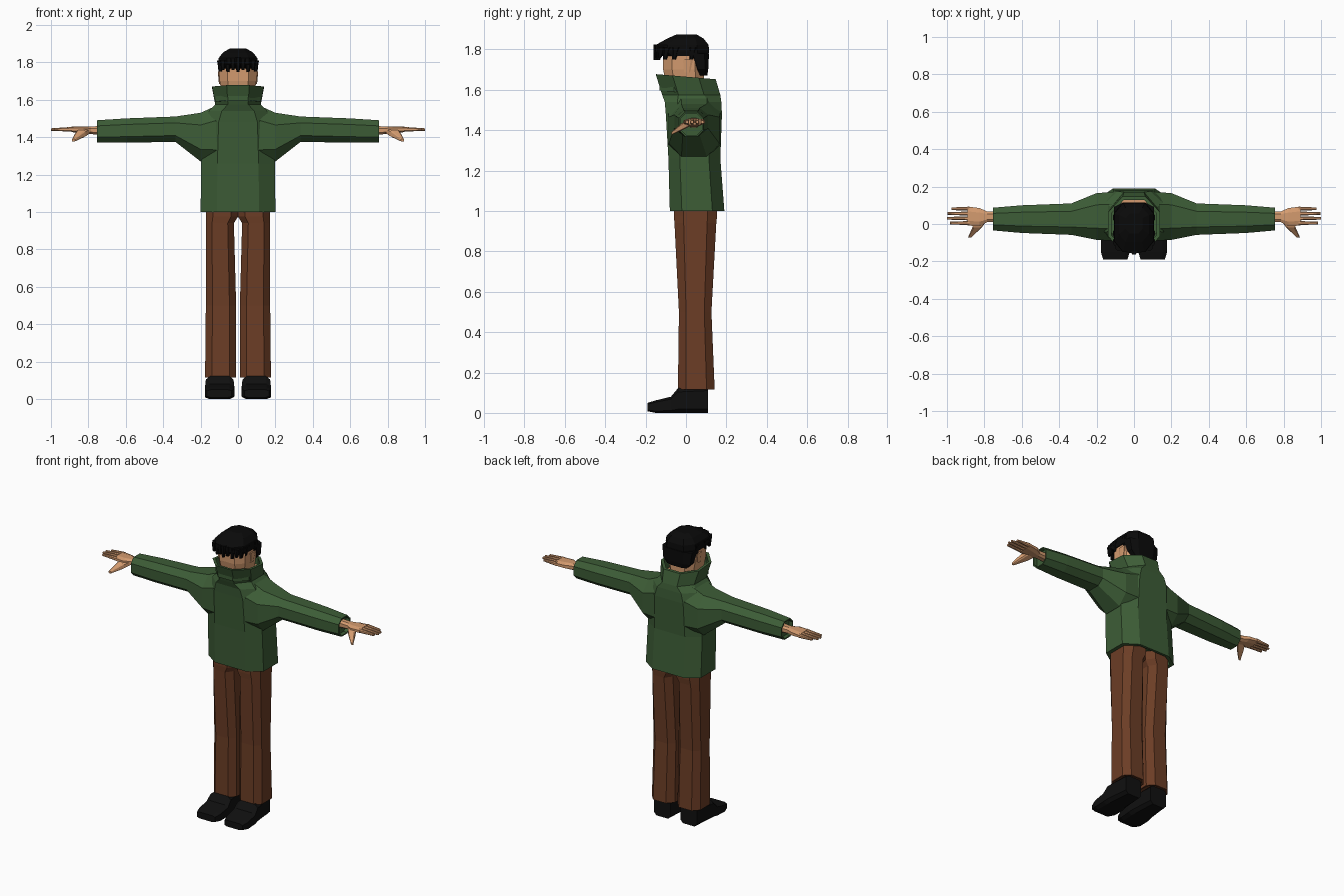
import bpy, bmesh
from mathutils import Vector

cube = bpy.data.objects.get("Cube")
if cube:
    bpy.data.objects.remove(cube, do_unlink=True)


def material(name, red, green, blue):
    mat = bpy.data.materials.new(name)
    mat.use_nodes = True
    mat.diffuse_color = (red, green, blue, 1)
    shader = mat.node_tree.nodes["Principled BSDF"]
    shader.inputs["Base Color"].default_value = mat.diffuse_color
    return mat


jacket_green = material("jacket green", red=.046, green=.108, blue=.037)
trouser_brown = material("trouser brown", red=.15, green=.047, blue=.019)
skin_tan = material("skin tan", red=.66, green=.33, blue=.16)
hair_black = material("hair black", red=.003, green=.003, blue=.003)
shoe_black = material("shoe black", red=.005, green=.005, blue=.005)


def octagon(left, right, low, high, cut):
    """Rectangle with its corners cut off, as pairs running round it."""
    across, up = (right - left) * cut, (high - low) * cut
    return [(left + across, low), (right - across, low),
            (right, low + up), (right, high - up),
            (right - across, high), (left + across, high),
            (left, high - up), (left, low + up)]


def level(height, half, front, back, middle=0, cut=.22, tilt=0):
    """Horizontal section, optionally sloping down towards the back."""
    outline = octagon(middle - half, middle + half, front, back, cut)
    return [Vector((x, y, height - tilt * y)) for x, y in outline]


def sideways(reach, front, back, low, high):
    """Section across an arm."""
    return [Vector((reach, y, z)) for y, z in octagon(front, back, low, high, .25)]


def lengthways(depth, middle, half, low, high):
    """Section across a shoe or thumb."""
    outline = octagon(middle - half, middle + half, low, high, .15)
    return [Vector((x, depth, z)) for x, z in outline]


def recess(rings, shift):
    """Turn the last ring into a rim around a sunken opening."""
    last = rings[-1]
    centre = sum(last, Vector()) / len(last)
    rim = [point.lerp(centre, .12) for point in last]
    return rings + [rim, [point + Vector(shift) for point in rim]]


def loft(name, mat, rings, mirror=False):
    """Skin the rings into a closed, flat-shaded mesh."""
    bm = bmesh.new()
    loops = [[bm.verts.new(point) for point in ring] for ring in rings]
    for lower, upper in zip(loops, loops[1:]):
        for i in range(len(lower)):
            bm.faces.new((lower[i - 1], lower[i], upper[i], upper[i - 1]))
    bm.faces.new(loops[0])
    bm.faces.new(loops[-1])
    bmesh.ops.recalc_face_normals(bm, faces=bm.faces)
    mesh = bpy.data.meshes.new(name)
    bm.to_mesh(mesh)
    bm.free()
    mesh.materials.append(mat)
    part = bpy.data.objects.new(name, mesh)
    bpy.context.collection.objects.link(part)
    if mirror:
        part.modifiers.new("mirror", "MIRROR")


# Jacket from collar to hem, open at both ends
collar_down = [
    level(height=1.665, half=.138, front=-.15, back=.147, cut=.28, tilt=.085),
    level(height=1.575, half=.122, front=-.118, back=.17, cut=.28),
    level(height=1.54, half=.155, front=-.105, back=.175),
    level(height=1.48, half=.185, front=-.1, back=.178),
    level(height=1.26, half=.197, front=-.087, back=.17),
    level(height=1, half=.2, front=-.08, back=.19),
]
hem_up = recess(collar_down, shift=(0, 0, .03))[::-1]
loft("jacket_body", jacket_green, recess(hem_up, shift=(0, 0, -.08)))

# Sleeves, flared at the armpit, with open cuffs
loft("sleeves", jacket_green, recess([
    sideways(reach=.1, front=-.09, back=.172, low=1.25, high=1.575),
    sideways(reach=.2, front=-.085, back=.165, low=1.27, high=1.53),
    sideways(reach=.335, front=-.058, back=.11, low=1.375, high=1.51),
    sideways(reach=.6, front=-.048, back=.1, low=1.37, high=1.5),
    sideways(reach=.755, front=-.034, back=.087, low=1.37, high=1.49),
], shift=(-.025, 0, 0)), mirror=True)

# Trouser legs, meeting at the crotch
loft("trouser_legs", trouser_brown, recess([
    level(height=1.03, middle=.086, half=.086, front=-.06, back=.154),
    level(height=.975, middle=.086, half=.086, front=-.06, back=.154),
    level(height=.94, middle=.097, half=.075, front=-.057, back=.15),
    level(height=.5, middle=.091, half=.081, front=-.035, back=.126),
    level(height=.115, middle=.093, half=.083, front=-.04, back=.142),
], shift=(0, 0, .01)), mirror=True)

# Shoes, from toe to heel
loft("shoes", shoe_black, [
    lengthways(depth=-.19, middle=.1, half=.065, low=.008, high=.05),
    lengthways(depth=-.15, middle=.1, half=.077, low=0, high=.062),
    lengthways(depth=-.075, middle=.098, half=.078, low=0, high=.08),
    lengthways(depth=-.04, middle=.098, half=.074, low=0, high=.122),
    lengthways(depth=.11, middle=.096, half=.06, low=0, high=.13),
], mirror=True)

# Neck base, head and ears
loft("neck_base", skin_tan, [
    level(height=1.56, half=.1, front=-.09, back=.13),
    level(height=1.605, half=.106, front=-.09, back=.138),
])
loft("head", skin_tan, [
    level(height=1.58, half=.07, front=-.07, back=.09),
    level(height=1.63, half=.088, front=-.1, back=.09),
    level(height=1.7, half=.098, front=-.113, back=.09),
    level(height=1.8, half=.1, front=-.115, back=.09),
])
loft("ears", skin_tan, [
    level(height=1.685, middle=.096, half=.006, front=-.01, back=.02),
    level(height=1.75, middle=.1, half=.008, front=-.015, back=.035),
], mirror=True)

# Hair cap and nape
loft("hair_cap", hair_black, [
    level(height=1.768, half=.105, front=-.122, back=.11),
    level(height=1.79, half=.108, front=-.15, back=.114),
    level(height=1.822, half=.104, front=-.15, back=.112),
    level(height=1.853, half=.08, front=-.095, back=.088),
    level(height=1.873, half=.045, front=-.05, back=.055),
])
loft("hair_nape", hair_black, [
    level(height=1.67, half=.07, front=.06, back=.105),
    level(height=1.7, half=.098, front=.045, back=.11),
    level(height=1.78, half=.108, front=.01, back=.114),
])


def lock(name, middle, depth, low, high, mirror=False):
    """Hanging tuft of hair that narrows to its tip."""
    loft(name, hair_black, [
        level(low, half=.008, front=depth - .018, back=depth, middle=middle),
        level(high, half=.017, front=depth - .02, back=depth + .02, middle=middle),
    ], mirror)


# Fringe with alternating lengths, then the temples
for i in range(-3, 4):
    lock(f"fringe_lock_{i + 4}", middle=i * .027, depth=abs(i) * .007 - .142,
         low=1.748 + i % 2 * .012, high=1.825 - abs(i) * .004)
for place, depth in (("front", -.095), ("middle", -.05), ("rear", .035)):
    lock(f"{place}_temple_locks", middle=.095, depth=depth, low=1.75, high=1.81,
         mirror=True)

# Wrists and palms
loft("palms", skin_tan, [
    sideways(reach=.72, front=.01, back=.067, low=1.412, high=1.46),
    sideways(reach=.785, front=.01, back=.067, low=1.416, high=1.457),
    sideways(reach=.825, front=-.012, back=.085, low=1.42, high=1.458),
    sideways(reach=.89, front=-.008, back=.093, low=1.427, high=1.456),
], mirror=True)

# Fingers side by side, tapering to the tips
for i, tip in enumerate((.985, 1, .998, .975)):
    y = .005 + i * .0255
    loft(f"fingers_{i + 1}", skin_tan, [
        sideways(reach=.88, front=y - .011, back=y + .011, low=1.429, high=1.455),
        sideways(reach=tip, front=y - .007, back=y + .007, low=1.434, high=1.447),
    ], mirror=True)

# Thumbs, drooping forwards
loft("thumbs", skin_tan, [
    lengthways(depth=.02, middle=.815, half=.03, low=1.42, high=1.45),
    lengthways(depth=-.02, middle=.84, half=.025, low=1.4, high=1.435),
    lengthways(depth=-.073, middle=.88, half=.008, low=1.376, high=1.39),
], mirror=True)
